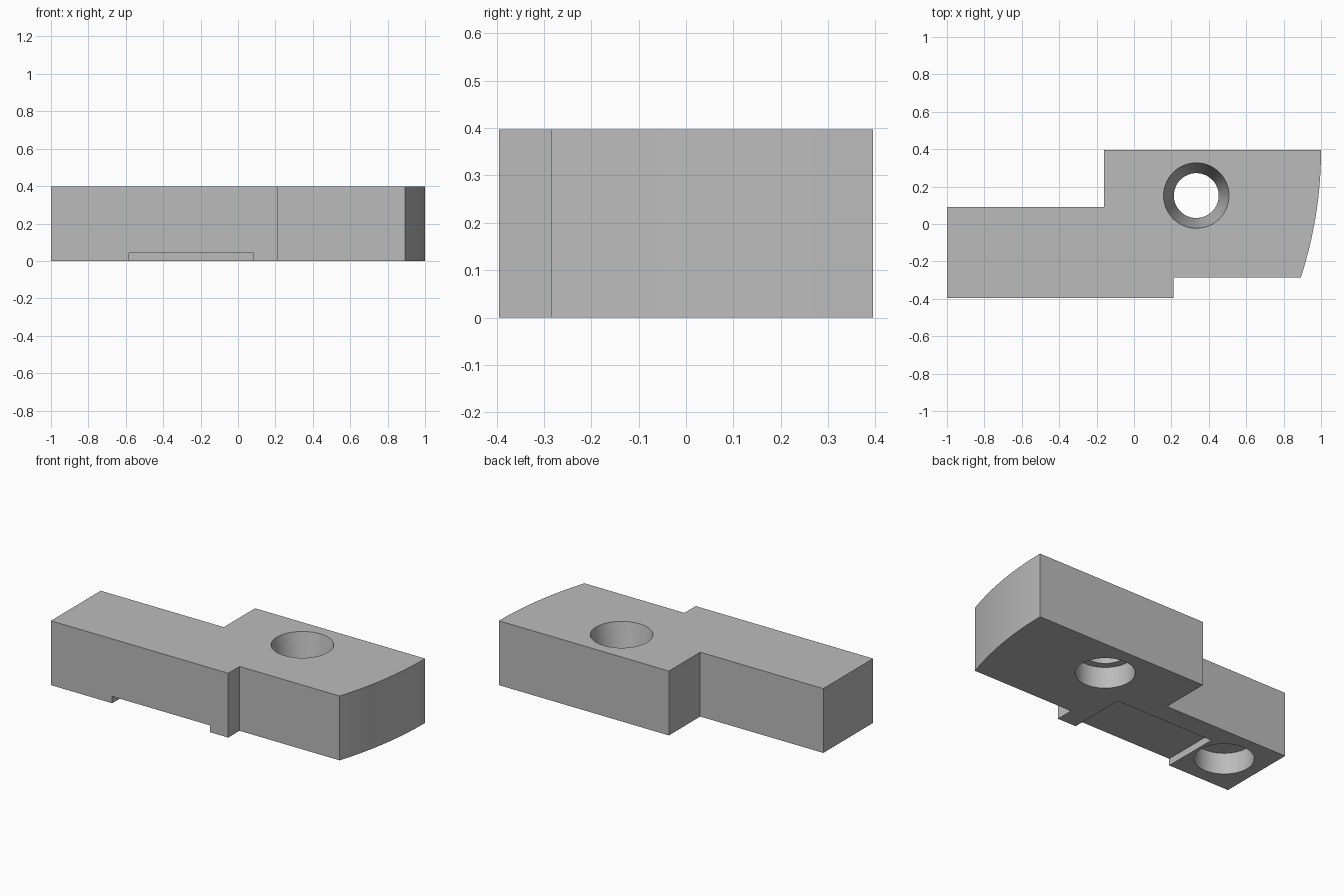
import bpy, bmesh, math

cube = bpy.data.objects.get("Cube")
if cube:
    bpy.data.objects.remove(cube, do_unlink=True)

HEIGHT = 0.397

grey = bpy.data.materials.new("plain grey")
grey.use_nodes = True
colour = (0.5, 0.5, 0.5, 1)
grey.diffuse_color = colour
grey.node_tree.nodes["Principled BSDF"].inputs["Base Color"].default_value = colour


def prism(name, outline, bottom, top):
    """Extrude a flat outline between two heights."""
    bm = bmesh.new()
    face = bm.faces.new([bm.verts.new((x, y, bottom)) for x, y in outline])
    new = bmesh.ops.extrude_face_region(bm, geom=[face])["geom"]
    verts = [v for v in new if isinstance(v, bmesh.types.BMVert)]
    bmesh.ops.translate(bm, verts=verts, vec=(0, 0, top - bottom))
    bmesh.ops.recalc_face_normals(bm, faces=bm.faces)
    mesh = bpy.data.meshes.new(name)
    bm.to_mesh(mesh)
    bm.free()
    mesh.materials.append(grey)
    obj = bpy.data.objects.new(name, mesh)
    bpy.context.collection.objects.link(obj)
    return obj


def round_cutter(name, centre, r_low, r_high, bottom, top):
    bpy.ops.mesh.primitive_cone_add(vertices=64, radius1=r_low, radius2=r_high,
                                    depth=top - bottom,
                                    location=(*centre, (bottom + top) / 2))
    obj = bpy.context.object
    obj.name = name
    obj.data.materials.append(grey)
    return obj


# Stepped body with a gently bowed end
radius, low, high = 2.2, -0.285, 0.395
sweep = math.asin((high - low) / radius)
bow = [(1 - radius * (1 - math.cos(a)), high - radius * math.sin(a))
       for a in (sweep * (1 - i / 20) for i in range(21))]
outline = [(-1, -high), (0.21, -high), (0.21, low)] + bow + [(-0.16, high), (-0.16, 0.09), (-1, 0.09)]
body = prism("stepped_block", outline, 0, HEIGHT)

# Tapered through hole with a counterbore, blind hole, and shallow slot underneath
bolt, pin = (0.333, 0.152), (-0.766, -0.148)
ledge = 0.13
over = 0.02
flare = 0.055 * over / (HEIGHT - ledge)
cutters = [
    round_cutter("taper_cutter", bolt, 0.12 - flare, 0.175 + flare, ledge - over, HEIGHT + over),
    round_cutter("counterbore_cutter", bolt, 0.164, 0.164, -over, ledge),
    round_cutter("blind_hole_cutter", pin, 0.164, 0.164, -over, ledge),
    prism("slot_cutter", [(-0.582, -0.5), (0.084, -0.5), (0.084, -0.038), (-0.582, -0.038)], -over, 0.042),
]

bpy.ops.object.select_all(action='DESELECT')
body.select_set(True)
bpy.context.view_layer.objects.active = body
for cutter in cutters:
    mod = body.modifiers.new(cutter.name, 'BOOLEAN')
    mod.operation = 'DIFFERENCE'
    mod.solver = 'EXACT'
    mod.object = cutter
    bpy.ops.object.modifier_apply(modifier=mod.name)
    bpy.data.objects.remove(cutter, do_unlink=True)

bpy.ops.object.shade_smooth_by_angle(angle=math.radians(30))
